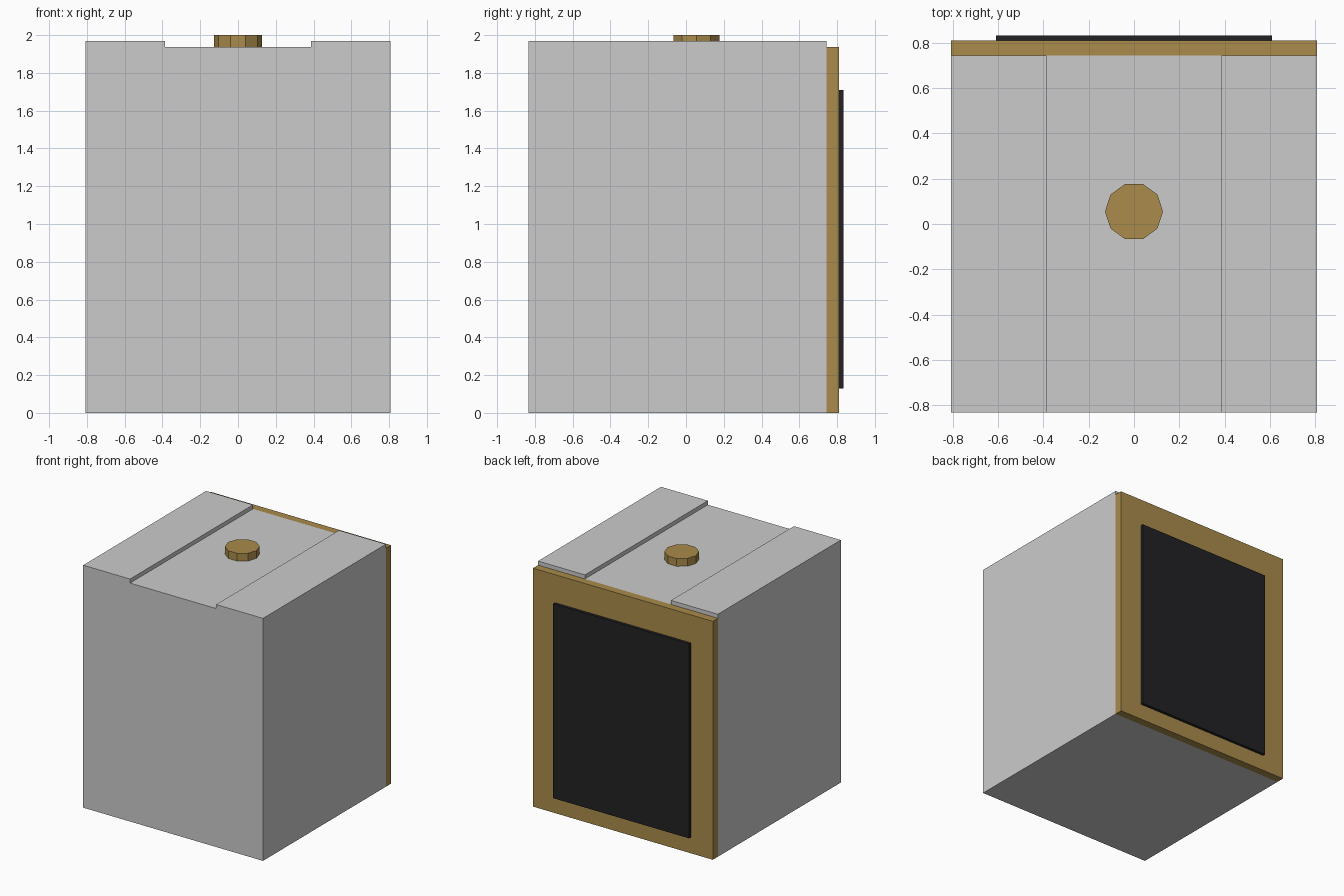
import bpy, bmesh, math
from mathutils import Vector

if "Cube" in bpy.data.objects:
    bpy.data.objects.remove(bpy.data.objects["Cube"])


def material(name, color):
    m = bpy.data.materials.new(name)
    m.diffuse_color = (*color, 1)
    m.use_nodes = True
    m.node_tree.nodes["Principled BSDF"].inputs["Base Color"].default_value = m.diffuse_color
    return m


def prism(name, outline, direction, mat=None):
    """Extrude a closed planar outline along a vector into a solid."""
    bm = bmesh.new()
    face = bm.faces.new([bm.verts.new(p) for p in outline])
    ext = bmesh.ops.extrude_face_region(bm, geom=[face])
    moved = [v for v in ext["geom"] if isinstance(v, bmesh.types.BMVert)]
    bmesh.ops.translate(bm, verts=moved, vec=Vector(direction))
    bmesh.ops.recalc_face_normals(bm, faces=bm.faces)
    mesh = bpy.data.meshes.new(name)
    bm.to_mesh(mesh)
    bm.free()
    obj = bpy.data.objects.new(name, mesh)
    bpy.context.collection.objects.link(obj)
    if mat:
        mesh.materials.append(mat)
    return obj


def panel(name, half_w, y0, y1, z0, z1, mat):
    outline = [(-half_w, y0, z0), (half_w, y0, z0), (half_w, y0, z1), (-half_w, y0, z1)]
    return prism(name, outline, (0, y1 - y0, 0), mat)


brass = material("brass", (0.40, 0.26, 0.07))
black = material("black", (0.016, 0.016, 0.018))

W, FRONT, BACK = 0.808, -0.833, 0.745
TOP, CHANNEL = 1.97, 1.937

# Body: block with a shallow channel running front to back along the top
half = [(W, 0), (W, TOP), (0.387, TOP), (0.387, CHANNEL)]
profile = half + [(-x, z) for x, z in reversed(half)]
prism("body", [(x, FRONT, z) for x, z in profile], (0, BACK - FRONT, 0))

# Back plate and the dark panel mounted on it
panel("back_plate", W, BACK, 0.81, 0, CHANNEL, brass)
panel("back_panel", 0.61, 0.81, 0.833, 0.13, 1.71, black)

# Ten-sided button on top
ring = [(0.128 * math.cos(i * math.tau / 10),
         0.055 + 0.128 * math.sin(i * math.tau / 10), CHANNEL) for i in range(10)]
prism("top_button", ring, (0, 0, 2.0 - CHANNEL), brass)
